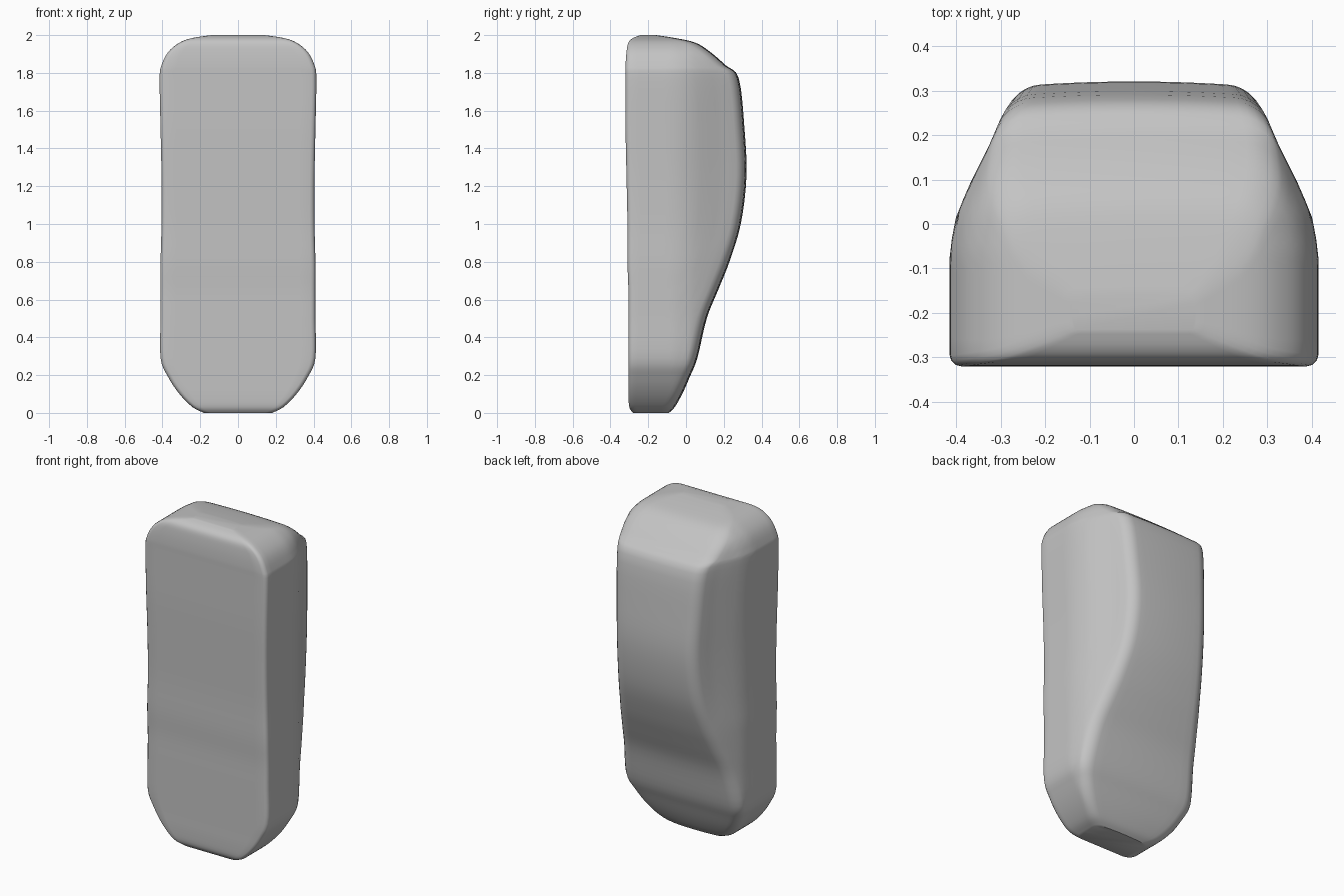
import bpy
import bmesh
import math

cube = bpy.data.objects.get("Cube")
if cube:
    bpy.data.objects.remove(cube, do_unlink=True)

grey = bpy.data.materials.new("plain grey")
grey.use_nodes = True
colour = (0.55, 0.55, 0.55, 1)
grey.diffuse_color = colour
grey.node_tree.nodes["Principled BSDF"].inputs["Base Color"].default_value = colour

# Side profile and width: height, half width, front edge, back edge
STATIONS = [
    (0.0, 0.18, -0.28, -0.09),
    (0.03, 0.24, -0.3, -0.06),
    (0.1, 0.31, -0.305, -0.02),
    (0.19, 0.37, -0.305, 0.02),
    (0.29, 0.41, -0.305, 0.06),
    (0.5, 0.41, -0.305, 0.11),
    (0.65, 0.41, -0.305, 0.17),
    (0.8, 0.41, -0.31, 0.23),
    (1.0, 0.405, -0.31, 0.29),
    (1.25, 0.405, -0.315, 0.32),
    (1.5, 0.41, -0.32, 0.31),
    (1.77, 0.415, -0.32, 0.28),
    (1.84, 0.405, -0.32, 0.21),
    (1.91, 0.37, -0.315, 0.13),
    (1.96, 0.31, -0.305, 0.05),
    (1.985, 0.24, -0.28, -0.06),
    (2.0, 0.14, -0.24, -0.16),
]

# Inward lean of the sides towards the back: depth, inset
TAPER = [(-0.06, 0.0), (0.02, 0.015), (0.1, 0.05), (0.2, 0.1), (0.33, 0.15)]


def inset(y):
    if y <= TAPER[0][0]:
        return 0.0
    for (ya, a), (yb, b) in zip(TAPER, TAPER[1:]):
        if y <= yb:
            return a + (b - a) * (y - ya) / (yb - ya)
    return TAPER[-1][1]


def spline(points, steps):
    """Smooth curve through the points."""
    result = []
    for i in range(len(points) - 1):
        p = [points[max(0, min(len(points) - 1, i + k))] for k in (-1, 0, 1, 2)]
        for s in range(steps):
            t = s / steps
            result.append([
                b + t * (c - a) / 2 + t * t * (a - 2.5 * b + 2 * c - d / 2)
                + t ** 3 * (1.5 * (b - c) + (d - a) / 2)
                for a, b, c, d in zip(*p)])
    result.append(list(points[-1]))
    return result


def section(width, front, back):
    """Closed outline at one height, built as a half and mirrored."""
    depth = back - front
    small = min(0.025, depth / 5)
    large = min(0.055, depth / 4)
    half = [(width * k / 5, front) for k in range(1, 5)]
    # front corner
    for k in range(4):
        a = math.pi / 2 * k / 3
        half.append((width - small + small * math.sin(a),
                     front + small - small * math.cos(a)))
    # side wall
    start, end = front + small, back - large
    for k in range(1, 13):
        y = start + (end - start) * k / 12
        half.append((width - inset(y), y))
    # back corner
    for k in range(1, 6):
        a = math.pi / 2 * k / 5
        y = end + large * math.sin(a) * 0.88
        half.append((width - inset(y) - large * (1 - math.cos(a)), y))
    # gently crowned back
    edge, base = half[-1]
    for k in range(1, 6):
        u = 1 - k / 6
        half.append((edge * u, base + (back - base) * (1 - u * u)))
    mirrored = [(-x, y) for x, y in reversed(half)]
    return [(0, front)] + half + [(0, back)] + mirrored


# Shell: rings joined into one closed skin
bm = bmesh.new()
rings = []
for z, width, front, back in spline(STATIONS, 4):
    rings.append([bm.verts.new((x, y, z)) for x, y in section(width, front, back)])
for low, high in zip(rings, rings[1:]):
    n = len(low)
    for i in range(n):
        j = (i + 1) % n
        bm.faces.new((low[i], low[j], high[j], high[i]))
bm.faces.new(list(reversed(rings[0])))
bm.faces.new(rings[-1])
bmesh.ops.recalc_face_normals(bm, faces=bm.faces)

mesh = bpy.data.meshes.new("shell")
bm.to_mesh(mesh)
bm.free()
mesh.materials.append(grey)
shell = bpy.data.objects.new("shell", mesh)
bpy.context.collection.objects.link(shell)

bpy.ops.object.select_all(action='DESELECT')
shell.select_set(True)
bpy.context.view_layer.objects.active = shell
bpy.ops.object.shade_smooth_by_angle(angle=math.radians(35))
